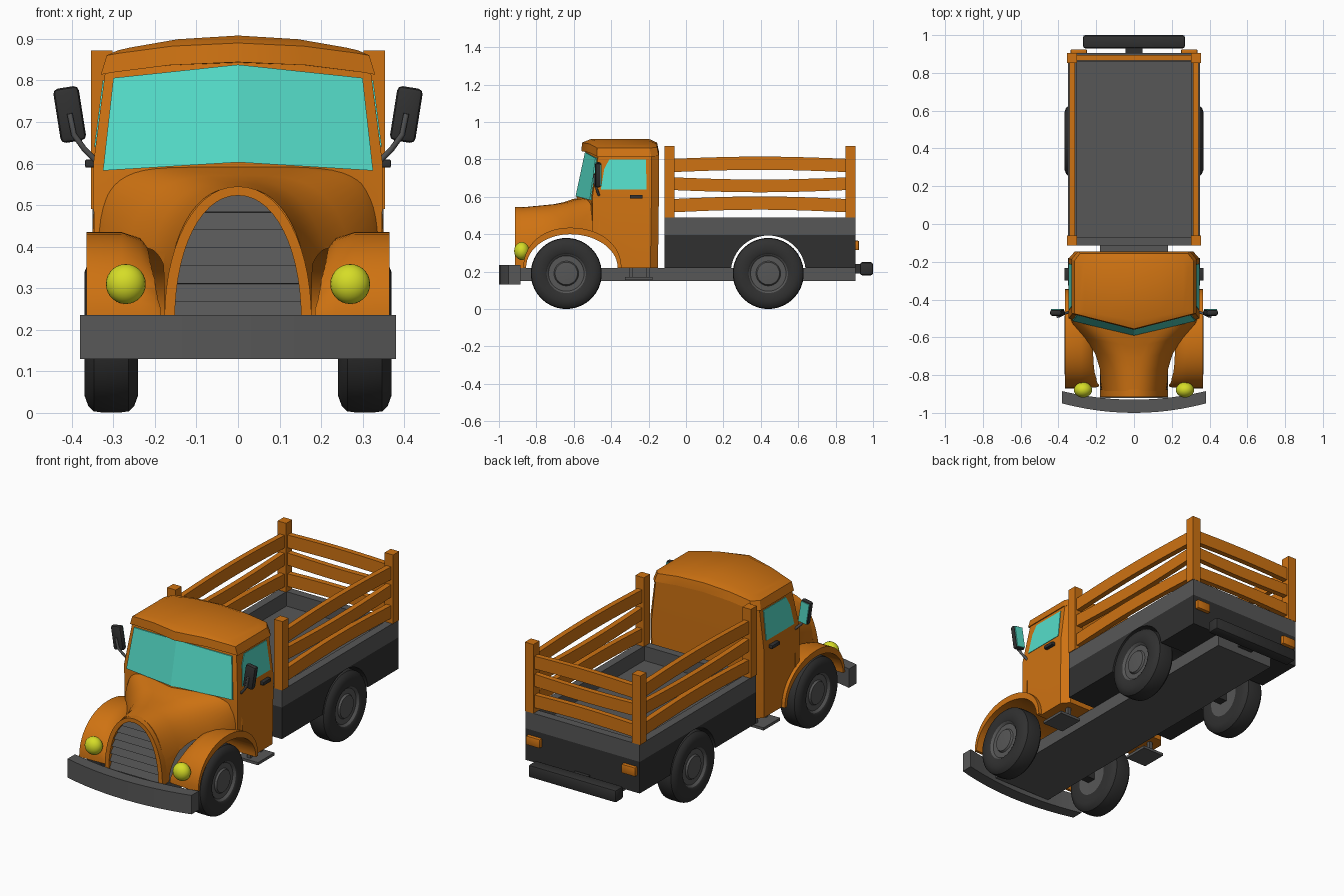
import bpy, bmesh, math
from mathutils import Matrix

if "Cube" in bpy.data.objects:
    bpy.data.objects.remove(bpy.data.objects["Cube"])


def material(name, col):
    m = bpy.data.materials.new(name)
    m.diffuse_color = (*col, 1)
    m.use_nodes = True
    m.node_tree.nodes["Principled BSDF"].inputs["Base Color"].default_value = m.diffuse_color
    return m


ORANGE = material("orange_paint", (0.62, 0.17, 0.006))
GRAY = material("gray_metal", (0.095, 0.095, 0.095))
BLACK = material("black_rubber", (0.03, 0.03, 0.03))
GLASS = material("teal_glass", (0.09, 0.72, 0.58))
YELLOW = material("yellow_lamp", (0.67, 0.72, 0.02))


def make(name, verts, faces, mat, bevel=0):
    me = bpy.data.meshes.new(name)
    me.from_pydata(verts, [], faces)
    bm = bmesh.new()
    bm.from_mesh(me)
    bmesh.ops.recalc_face_normals(bm, faces=bm.faces)
    if bevel:
        bmesh.ops.bevel(bm, geom=bm.edges[:], offset=bevel, segments=2, affect='EDGES', profile=0.5)
    bm.to_mesh(me)
    bm.free()
    ob = bpy.data.objects.new(name, me)
    bpy.context.collection.objects.link(ob)
    if mat:
        me.materials.append(mat)
    return ob


def prism(name, pts, off, mat, bevel=0):
    n = len(pts)
    v = list(pts) + [tuple(a + b for a, b in zip(p, off)) for p in pts]
    f = [tuple(range(n)), tuple(range(n, 2 * n))]
    f += [(i, (i + 1) % n, (i + 1) % n + n, i + n) for i in range(n)]
    return make(name, v, f, mat, bevel)


def box(name, x, y, z, mat, bevel=0):
    pts = [(x[0], y[0], z[0]), (x[1], y[0], z[0]), (x[1], y[1], z[0]), (x[0], y[1], z[0])]
    return prism(name, pts, (0, 0, z[1] - z[0]), mat, bevel)


def loft(name, rings, mat):
    """Bridge closed rings; caps are strips pairing point i with its mirror."""
    L = len(rings[0])
    f = [(r * L + i, r * L + (i + 1) % L, (r + 1) * L + (i + 1) % L, (r + 1) * L + i)
         for r in range(len(rings) - 1) for i in range(L)]
    for base in (0, (len(rings) - 1) * L):
        for i in range((L - 1) // 2):
            q = dict.fromkeys((i, i + 1, L - 2 - i, L - 1 - i))
            f.append(tuple(base + k for k in q))
    return make(name, [p for r in rings for p in r], f, mat)


def arch(w, h, n, w2=None, segs=28):
    """Half superellipse from +w over the top to -w2."""
    out = []
    for i in range(segs + 1):
        t = math.pi * i / segs
        c, s = round(math.cos(t), 9), round(abs(math.sin(t)), 9)
        a = w if c > 0 else (w2 or w)
        out.append((math.copysign(a * abs(c) ** (2 / n), c), h * s ** (2 / n)))
    return out


def boolean(ob, cutter, op='DIFFERENCE'):
    m = ob.modifiers.new("cut", 'BOOLEAN')
    m.operation, m.object, m.solver = op, cutter, 'EXACT'
    bpy.context.view_layer.objects.active = ob
    bpy.ops.object.modifier_apply(modifier=m.name)


# Chassis and bumpers
box("chassis", (-.18, .18), (-.92, .905), (.15, .22), GRAY)
xs = [-.38 + .76 * i / 12 for i in range(13)]
front = [(x, -1 + .05 * (x / .38) ** 2, .13) for x in xs]
back = [(x, -.93 + .045 * (x / .38) ** 2, .13) for x in reversed(xs)]
prism("front_bumper", front + back, (0, 0, .105), GRAY)
box("rear_bumper", (-.27, .27), (.93, 1.0), (.18, .25), BLACK, .012)
box("rear_bumper_mount", (-.045, .045), (.89, .95), (.19, .24), BLACK)

# Hood, lofted from the grille arch to the wide cowl
rings = []
for y, w, top, n, k in [(-.885, .172, .543, 2.3, 0), (-.78, .19, .553, 2.4, .01),
                        (-.71, .222, .56, 2.7, .03), (-.65, .275, .572, 3.3, .05),
                        (-.605, .33, .588, 4.8, .08), (-.55, .351, .598, 7, .09)]:
    rings.append([(x, y + k * abs(x) / w, .22 + z) for x, z in arch(w, top - .22, n)])
hood = loft("hood", rings, ORANGE)

# Cab and crowned roof, stacked plan outlines
F = [-1, -.9, -.5, 0, .5, .9, 1]
rings = []
for z, w, yf, k, yb, crown in [(.22, .345, -.50, 0, -.15, 0), (.60, .348, -.585, .085, -.145, 0),
                               (.818, .32, -.535, .065, -.145, .025), (.814, .33, -.56, .085, -.145, .03),
                               (.86, .316, -.555, .08, -.155, .03), (.872, .29, -.51, .05, -.195, .036)]:
    row = [(f * w, yf + k * abs(f), z + crown * (1 - f * f)) for f in F]
    row += [(f * w, yb - (.04 if abs(f) == 1 else 0), z + crown * (1 - f * f)) for f in reversed(F)]
    rings.append(row)
cab = loft("cab", rings, ORANGE)

# Front fenders, rounded on the inner side
body = [hood, cab]
for s in (-1, 1):
    rings = []
    for x, sz, sy in [(.185, .5, .96), (.2, .74, .98), (.235, .93, .99), (.28, 1, 1), (.365, 1, 1)]:
        rings.append([(s * x, -.62 + a * sy, .22 + b * sz) for a, b in arch(.275, .215, 2.1, .25)])
    body.append(loft("front_fender", rings, ORANGE))

# Wheel arch openings cut right through
open_front = prism("front_arch_cutter", [(-.5, -.62 + a, .22 + b) for a, b in arch(.255, .18, 2, .235)]
                   + [(-.5, -.855, .1), (-.5, -.365, .1)], (1, 0, 0), None)
for ob in body:
    boolean(ob, open_front)
bed = box("bed_base", (-.35, .35), (-.115, .905), (.22, .395), BLACK)
open_rear = prism("rear_arch_cutter", [(-.5, .44 + a, .195 + b) for a, b in arch(.2, .198, 2)]
                  + [(-.5, .24, .1), (-.5, .64, .1)], (1, 0, 0), None)
boolean(bed, open_rear)

# Grille frame and louvres
outer = [(x, -.915, .22 + z) for x, z in arch(.177, .325, 2.1)]
inner = [(x, -.915, .22 + z) for x, z in arch(.152, .303, 2.1)]
prism("grille_frame", outer + inner[::-1], (0, .04, 0), ORANGE)
saw = [(-.2, -.87, .22)]
for i in range(7):
    z = .225 + i * .043
    saw += [(-.2, -.908, z), (-.2, -.888, z + .0425)]
louvres = prism("grille", saw + [(-.2, -.87, .53)], (.4, 0, 0), GRAY)
mask = prism("grille_mask", [(x * 1.01, -1, z) for x, _, z in inner], (0, .3, 0), None)
boolean(louvres, mask, 'INTERSECT')
for c in (open_front, open_rear, mask):
    bpy.data.objects.remove(c)


# Windows
def shield(x, z):
    t = (z - .6) / .235
    return (x, -.585 + .05 * t + (.085 - .02 * t) * abs(x) / (.348 - .03 * t) - .006, z)


for s in (-1, 1):
    prism("windshield", [shield(0, .603), shield(s * .325, .583), shield(s * .3, .806), shield(0, .838)],
          (0, .009, 0), GLASS)
    prism("side_window", [(s * (.351 - (z - .6) * .128), y, z) for y, z in
                          [(-.455, .64), (-.21, .64), (-.215, .80), (-.41, .80), (-.437, .75)]],
          (-s * .008, 0, 0), GLASS)

# Cargo tray
box("tray_floor", (-.35, .35), (-.115, .905), (.395, .41), GRAY)
for s in (-1, 1):
    box("tray_side", sorted((s * .305, s * .35)), (-.115, .905), (.41, .49), GRAY)
for y in (-.115, .86):
    box("tray_end", (-.305, .305), (y, y + .045), (.41, .49), GRAY)
for s in (-1, 1):
    for y in (-.115, .853):
        box("stake_post", sorted((s * .302, s * .354)), (y, y + .053), (.49, .872), ORANGE)


# Wavy fence boards
def board(name, a, b, z0, z1, bow, place, off):
    us = [i / 10 for i in range(11)]
    wave = lambda u: bow * math.sin(math.pi * u)
    pts = [place(a + (b - a) * u, z0 + wave(u)) for u in us]
    pts += [place(a + (b - a) * u, z1 + wave(u)) for u in reversed(us)]
    prism(name, pts, off, ORANGE)


for z0, z1, bow in [(.732, .803, .012), (.636, .704, -.012), (.517, .588, .014)]:
    for s in (-1, 1):
        board("side_board", -.07, .86, z0, z1, bow, lambda u, z: (s * .312, u, z), (s * .03, 0, 0))
    board("rear_board", -.31, .31, z0, z1, bow / 2, lambda u, z: (u, .865, z), (0, .03, 0))

# Wheels: lathed tyre with gray hub
PROFILE = [(.04, .362), (.06, .36), (.066, .35), (.095, .35), (.105, .362), (.112, .366), (.15, .369), (.175, .36),
           (.187, .347), (.19, .325), (.19, .285), (.187, .263), (.175, .25), (.15, .241), (.1, .245)]
for s in (-1, 1):
    for yc in (-.64, .44):
        rings = [[(s * x, yc + r * math.cos(a), .19 + r * math.sin(a))
                  for a in [math.tau * (i + .5) / 36 for i in range(36)]] for r, x in PROFILE]
        wheel = loft("wheel", rings, BLACK)
        wheel.data.materials.append(GRAY)
        for p in wheel.data.polygons:
            far = max(math.hypot(wheel.data.vertices[v].co.y - yc, wheel.data.vertices[v].co.z - .19)
                      for v in p.vertices)
            p.material_index = 1 if far < .107 else 0

# Axles
for yc in (-.64, .44):
    box("axle", (-.26, .26), (yc - .025, yc + .025), (.165, .215), BLACK)

# Lamps, handles, steps and mirrors on both sides
for s in (-1, 1):
    bpy.ops.mesh.primitive_uv_sphere_add(segments=24, ring_count=14, radius=.048, location=(s * .27, -.878, .31))
    lamp = bpy.context.object
    lamp.name, lamp.scale = "headlight", (1, .85, 1)
    lamp.data.materials.append(YELLOW)
    box("tail_light", sorted((s * .25, s * .335)), (.9, .925), (.315, .365), ORANGE, .005)
    box("door_handle", sorted((s * .34, s * .368)), (-.3, -.232), (.59, .61), BLACK, .004)
    box("step_plate", sorted((s * .22, s * .35)), (-.325, -.18), (.155, .17), GRAY)
    for y in (-.305, -.215):
        box("step_leg", sorted((s * .27, s * .29)), (y, y + .02), (.165, .24), GRAY)
    # mirror head, tilted outward, with reflective plate on the back
    tilt = Matrix.Translation((s * .405, -.47, .718)) @ Matrix.Rotation(s * math.radians(9), 4, 'Y')
    head = box("mirror_head", (-.031, .031), (-.016, .016), (-.066, .066), BLACK, .012)
    plate = box("mirror_glass", (-.025, .025), (.012, .019), (-.058, .058), GLASS)
    head.matrix_world = plate.matrix_world = tilt
    # bent mirror arm
    cu = bpy.data.curves.new("mirror_arm", 'CURVE')
    cu.dimensions, cu.bevel_depth, cu.bevel_resolution, cu.use_fill_caps = '3D', .007, 2, True
    sp = cu.splines.new('POLY')
    path = [(.34, -.465, .605), (.37, -.475, .635), (.395, -.488, .67), (.405, -.49, .72)]
    sp.points.add(len(path) - 1)
    for p, c in zip(sp.points, path):
        p.co = (s * c[0], c[1], c[2], 1)
    cu.materials.append(GRAY)
    bpy.context.collection.objects.link(bpy.data.objects.new("mirror_arm", cu))

# Smooth the curved surfaces, keep edges crisp
bpy.ops.object.select_all(action='DESELECT')
for ob in bpy.context.scene.objects:
    if ob.type == 'MESH':
        ob.select_set(True)
        bpy.context.view_layer.objects.active = ob
bpy.ops.object.shade_smooth_by_angle(angle=math.radians(32))
